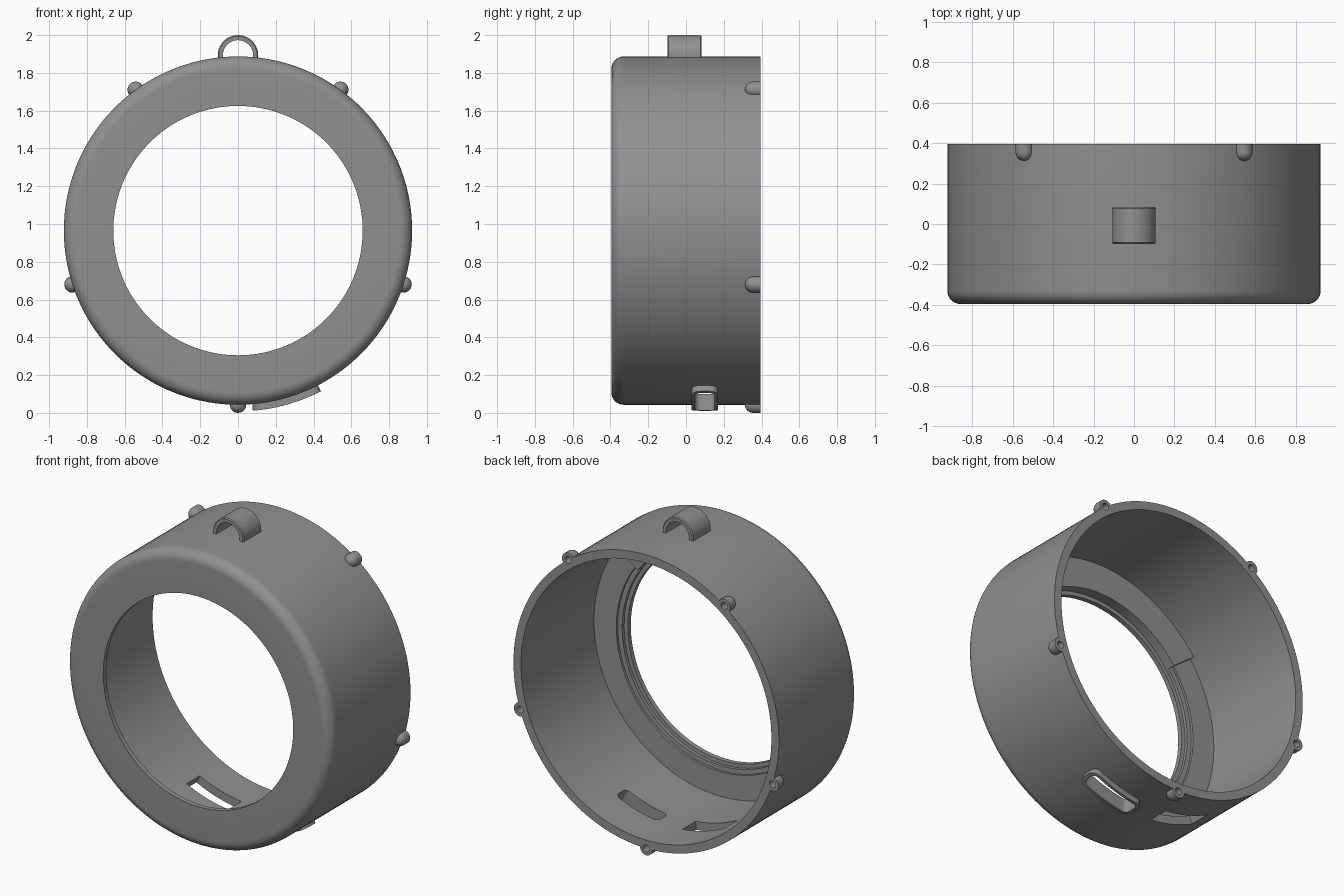
import bpy, bmesh, math

if "Cube" in bpy.data.objects:
    bpy.data.objects.remove(bpy.data.objects["Cube"])

CZ = 0.965          # height of the ring axis
R_OUT, R_IN = 0.922, 0.87
Y_FRONT, Y_BACK = -0.395, 0.395

grey = bpy.data.materials.new("grey_plastic")
grey.diffuse_color = (0.28, 0.28, 0.28, 1)
grey.use_nodes = True
grey.node_tree.nodes["Principled BSDF"].inputs["Base Color"].default_value = grey.diffuse_color


def finish(name, bm):
    bmesh.ops.remove_doubles(bm, verts=bm.verts, dist=1e-5)
    bmesh.ops.recalc_face_normals(bm, faces=bm.faces)
    me = bpy.data.meshes.new(name)
    bm.to_mesh(me)
    bm.free()
    me.materials.append(grey)
    ob = bpy.data.objects.new(name, me)
    bpy.context.collection.objects.link(ob)
    return ob


def lathe(name, profile, center=(0, CZ), start=0, end=360, steps=128, closed=True):
    """Spin a profile of (radius, y) around an axis parallel to y."""
    bm = bmesh.new()
    full = end - start == 360
    rows = []
    for i in range(steps if full else steps + 1):
        a = math.radians(start + (end - start) * i / steps)
        rows.append([bm.verts.new((center[0] + r * math.cos(a), y,
                                   center[1] + r * math.sin(a))) for r, y in profile])
    n = len(profile)
    for i in range(steps):
        a, b = rows[i], rows[(i + 1) % len(rows)]
        for j in range(n if closed else n - 1):
            k = (j + 1) % n
            bm.faces.new((a[j], a[k], b[k], b[j]))
    if not full:
        bm.faces.new(rows[0])
        bm.faces.new(rows[-1])
    return finish(name, bm)


def slot_loop(mid_deg, half_deg, half_w, corner, y_mid=0.1):
    """Rounded rectangle wrapped on the ring, as (angle from bottom, y)."""
    half_l = math.radians(half_deg) * R_OUT
    pts = []
    for sx, sy, a0 in ((1, 1, 0), (-1, 1, 90), (-1, -1, 180), (1, -1, 270)):
        for i in range(7):
            a = math.radians(a0 + 15 * i)
            pts.append((sx * (half_l - corner) + corner * math.cos(a),
                        sy * (half_w - corner) + corner * math.sin(a)))
        if sx * sy > 0:      # subdivide the long sides so they follow the curve
            for i in range(1, 10):
                pts.append((sx * (half_l - corner) * (1 - i / 5), sy * half_w))
    return [(math.radians(mid_deg) + l / R_OUT, y_mid + y) for l, y in pts]


def wrap(bm, loop, r):
    return [bm.verts.new((r * math.sin(t), y, CZ - r * math.cos(t))) for t, y in loop]


def bridge(bm, a, b):
    for i in range(len(a)):
        j = (i + 1) % len(a)
        bm.faces.new((a[i], a[j], b[j], b[i]))


def slot_cutter(loop):
    bm = bmesh.new()
    a, b = wrap(bm, loop, 0.8), wrap(bm, loop, 1.05)
    bridge(bm, a, b)
    bm.faces.new(a)
    bm.faces.new(b)
    bmesh.ops.triangulate(bm, faces=[f for f in bm.faces if len(f.verts) > 4])
    return finish("cutter", bm)


def cut(ob, cutter):
    cutter.hide_render = True
    mod = ob.modifiers.new("cut", 'BOOLEAN')
    mod.operation = 'DIFFERENCE'
    mod.solver = 'EXACT'
    mod.object = cutter
    bpy.context.view_layer.objects.active = ob
    bpy.ops.object.modifier_apply(modifier=mod.name)
    bpy.data.objects.remove(cutter)


# Housing: thin drum, rounded front edge, stepped seat around the opening
F = 0.065
fillet = [(R_OUT - F + F * math.sin(math.radians(a)),
           Y_FRONT + F - F * math.cos(math.radians(a))) for a in range(0, 91, 10)]
body = lathe("housing", [(0.66, Y_FRONT)] + fillet +
             [(R_OUT, Y_BACK), (R_IN, Y_BACK), (R_IN, -0.33), (0.715, -0.33),
              (0.715, -0.345), (0.685, -0.345), (0.685, -0.365), (0.66, -0.365)], steps=144)

# Two bottom slots: a rounded one and a square-cornered one
inner = slot_loop(16, 10.0, 0.052, 0.03)
cut(body, slot_cutter(inner))
cut(body, slot_cutter(slot_loop(-16, 10.0, 0.065, 0.001)))

# Raised frame round the first slot
bm = bmesh.new()
outer = slot_loop(16, 11.3, 0.07, 0.045)
o1, o2 = wrap(bm, outer, 0.89), wrap(bm, outer, 0.957)
i1, i2 = wrap(bm, inner, 0.89), wrap(bm, inner, 0.957)
for a, b in ((o1, o2), (o2, i2), (i2, i1), (i1, o1)):
    bridge(bm, a, b)
finish("slot_frame", bm)

# Raised pad on the upper inside of the front wall
lathe("upper_inner_pad", [(0.685, -0.35), (0.88, -0.35), (0.88, -0.30), (0.685, -0.30)],
      start=37, end=143, steps=44)

# Five domed screw bosses with holes at the back rim
B, H = 0.043, 0.022
dome = [(B * math.sin(math.radians(a)), 0.355 - B * math.cos(math.radians(a)))
        for a in range(0, 91, 15)]
for k in range(5):
    a = math.radians(-90 + 72 * k)
    c = (R_OUT * math.cos(a), CZ + R_OUT * math.sin(a))
    cut(body, lathe("cutter", [(0, 0.335), (H, 0.335), (H, 0.45), (0, 0.45)],
                    c, steps=20, closed=False))
    lathe("screw_boss", dome + [(B, Y_BACK), (H, Y_BACK), (H, 0.335), (0, 0.335)],
          c, steps=24, closed=False)

# Hanging loop on top
lathe("hanging_loop", [(0.08, -0.098), (0.101, -0.098), (0.107, -0.092),
                       (0.107, 0.077), (0.101, 0.083), (0.08, 0.083)],
      (0, 1.893), -14, 194, 40)

# Smooth round surfaces, keep edges crisp
bpy.ops.object.select_all(action='DESELECT')
for ob in bpy.context.scene.objects:
    ob.select_set(True)
bpy.context.view_layer.objects.active = body
bpy.ops.object.shade_smooth_by_angle(angle=math.radians(30))
